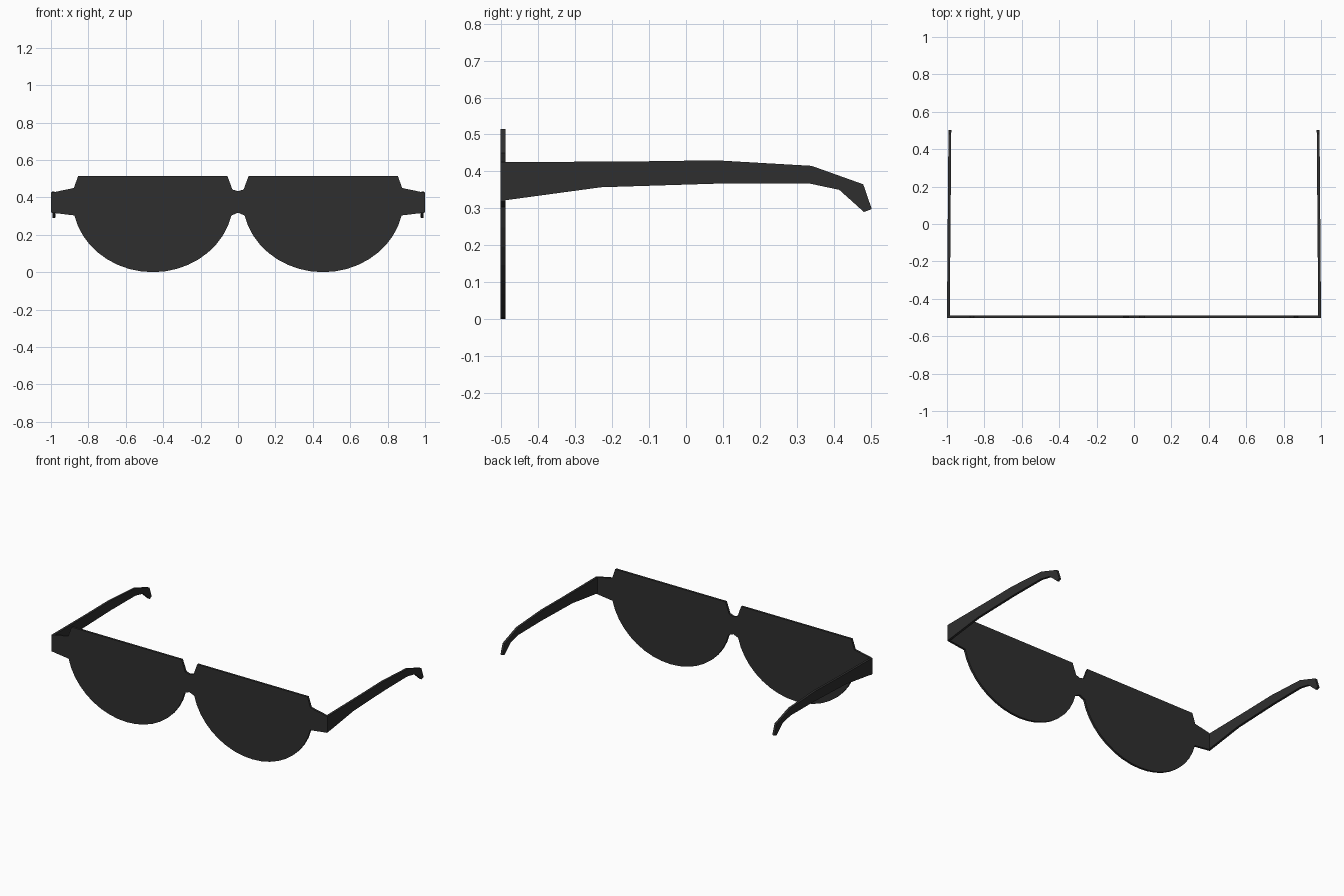
import bpy, bmesh, math
from mathutils import Vector

cube = bpy.data.objects.get("Cube")
if cube:
    bpy.data.objects.remove(cube, do_unlink=True)

# One dark colour for the whole model
black = bpy.data.materials.new("soft black")
black.use_nodes = True
black.diffuse_color = (0.028, 0.028, 0.028, 1)
black.node_tree.nodes["Principled BSDF"].inputs["Base Color"].default_value = black.diffuse_color


def slab(name, outline, depth):
    """Extrude a closed 3D outline along the depth vector."""
    bm = bmesh.new()
    face = bm.faces.new([bm.verts.new(p) for p in outline])
    result = bmesh.ops.extrude_face_region(bm, geom=[face], use_keep_orig=True)
    moved = [v for v in result["geom"] if isinstance(v, bmesh.types.BMVert)]
    bmesh.ops.translate(bm, verts=moved, vec=Vector(depth))
    bmesh.ops.recalc_face_normals(bm, faces=bm.faces)
    mesh = bpy.data.meshes.new(name)
    bm.to_mesh(mesh)
    bm.free()
    mesh.materials.append(black)
    obj = bpy.data.objects.new(name, mesh)
    bpy.context.collection.objects.link(obj)
    return obj


# Front plate: bridge, flat-topped lens, hinge tab and rounded lens bottom
half = [(0, 0.433), (0.03, 0.442), (0.057, 0.515), (0.855, 0.515),
        (0.877, 0.45), (0.997, 0.425), (0.997, 0.318)]
steps = 18
for i in range(steps + 1):
    a = math.radians(-12.5 - 155 * i / steps)
    half.append((0.455 + 0.43 * math.cos(a), 0.387 + 0.387 * math.sin(a)))
half.append((0, 0.318))
outline = half + [(-x, z) for x, z in reversed(half[1:-1])]
slab("front_frame", [(x, -0.503, z) for x, z in outline], (0, 0.014, 0))

# Temple arms: side profile with a hooked ear end, leaning slightly inward
profile = [(-0.503, 0.425), (-0.13, 0.427), (0.08, 0.43), (0.34, 0.415),
           (0.48, 0.365), (0.503, 0.298), (0.482, 0.29), (0.415, 0.35),
           (0.335, 0.367), (0.09, 0.367), (-0.23, 0.357), (-0.503, 0.32)]
for name, side in (("left_arm", 1), ("right_arm", -1)):
    slab(name, [(side * (0.996 - 0.004 * y * 2), y, z) for y, z in profile],
         (-side * 0.015, 0, 0))
